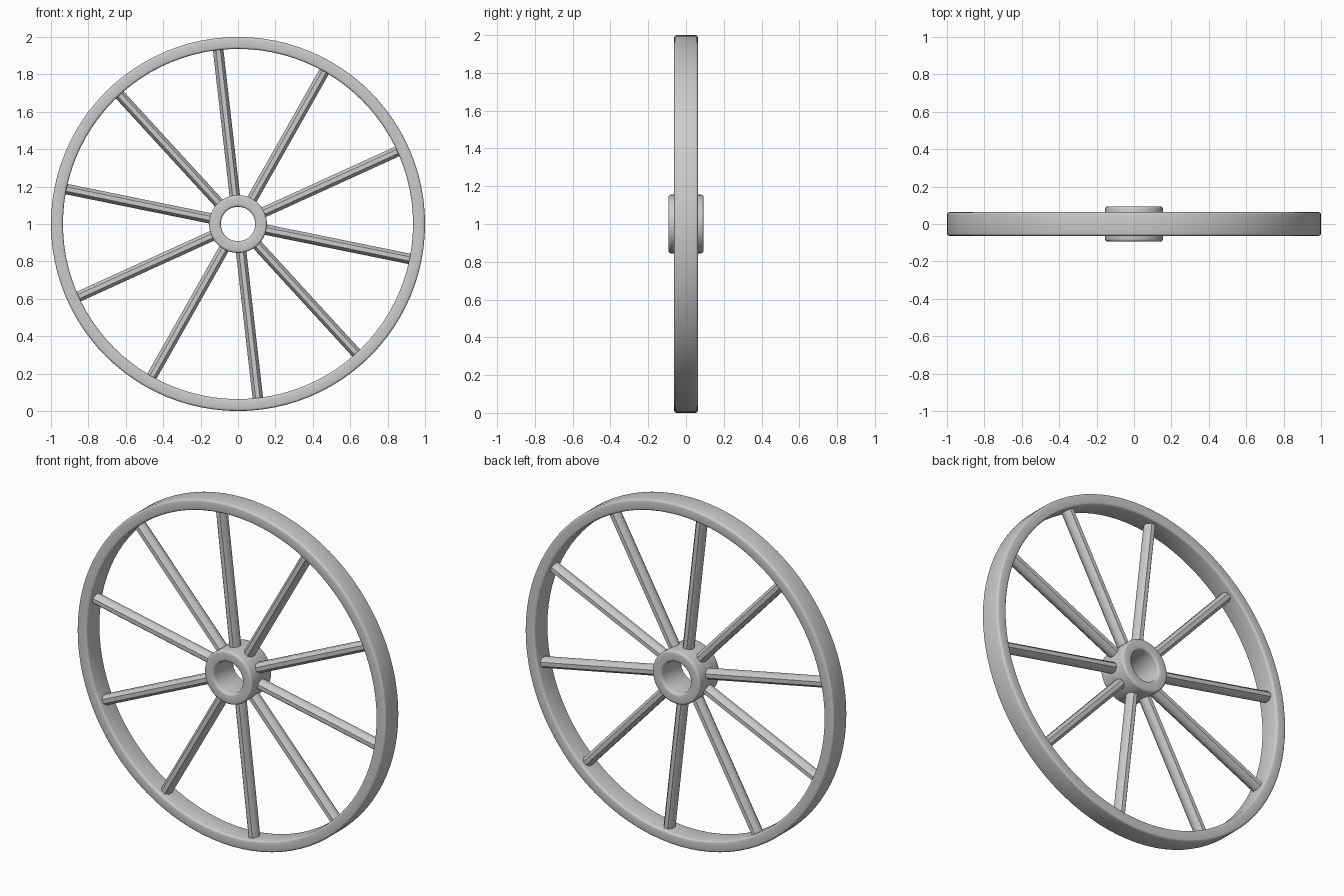
import bpy, math
from mathutils import Matrix

cube = bpy.data.objects.get("Cube")
if cube:
    bpy.data.objects.remove(cube, do_unlink=True)

grey = bpy.data.materials.new("plain grey")
grey.use_nodes = True
colour = (0.6, 0.6, 0.6, 1)
grey.diffuse_color = colour
grey.node_tree.nodes["Principled BSDF"].inputs["Base Color"].default_value = colour

CENTRE = Matrix.Translation((0, 0, 1))


def finish(name, verts, faces, angle):
    mesh = bpy.data.meshes.new(name)
    mesh.from_pydata(verts, [], faces)
    mesh.materials.append(grey)
    obj = bpy.data.objects.new(name, mesh)
    bpy.context.collection.objects.link(obj)
    bpy.ops.object.select_all(action="DESELECT")
    obj.select_set(True)
    bpy.context.view_layer.objects.active = obj
    bpy.ops.object.shade_smooth_by_angle(angle=math.radians(angle))
    return obj


def ring(name, inner, outer, half, cut, sides):
    """Lathe a rectangle with softened corners around the wheel axle."""
    profile = []
    corners = [(outer, half, 0), (inner, half, 1), (inner, -half, 2), (outer, -half, 3)]
    for r, y, quarter in corners:
        cr = r - cut if r == outer else r + cut
        cy = y - math.copysign(cut, y)
        for step in range(4):
            a = (quarter + step / 3) * math.pi / 2
            profile.append((cr + cut * math.cos(a), cy + cut * math.sin(a)))
    n = len(profile)
    verts, faces = [], []
    for i in range(sides):
        a = 2 * math.pi * i / sides
        verts += [(r * math.cos(a), y, 1 + r * math.sin(a)) for r, y in profile]
        j = (i + 1) % sides
        for k in range(n):
            m = (k + 1) % n
            faces.append((i * n + k, i * n + m, j * n + m, j * n + k))
    return finish(name, verts, faces, 50)


def spoke(name, angle, start, end, width, depth, sides=8):
    """Eight-sided bar running from the hub to the rim."""
    flat = math.cos(math.pi / sides)
    verts = []
    for x in (start, end):
        for k in range(sides):
            a = 2 * math.pi * (k + 0.5) / sides
            verts.append((x, depth / 2 * math.cos(a) / flat, width / 2 * math.sin(a) / flat))
    faces = [(k, (k + 1) % sides, sides + (k + 1) % sides, sides + k) for k in range(sides)]
    faces += [tuple(reversed(range(sides))), tuple(range(sides, 2 * sides))]
    obj = finish(name, verts, faces, 50)
    obj.data.transform(CENTRE @ Matrix.Rotation(-angle, 4, "Y"))


# Rim and hub
ring("rim", 0.936, 1.0, 0.063, 0.012, 96)
ring("hub", 0.092, 0.155, 0.093, 0.012, 40)

# Ten evenly spaced spokes
for i in range(10):
    spoke(f"spoke_{i + 1}", math.radians(24.5 + 36 * i), 0.13, 0.955, 0.056, 0.07)
